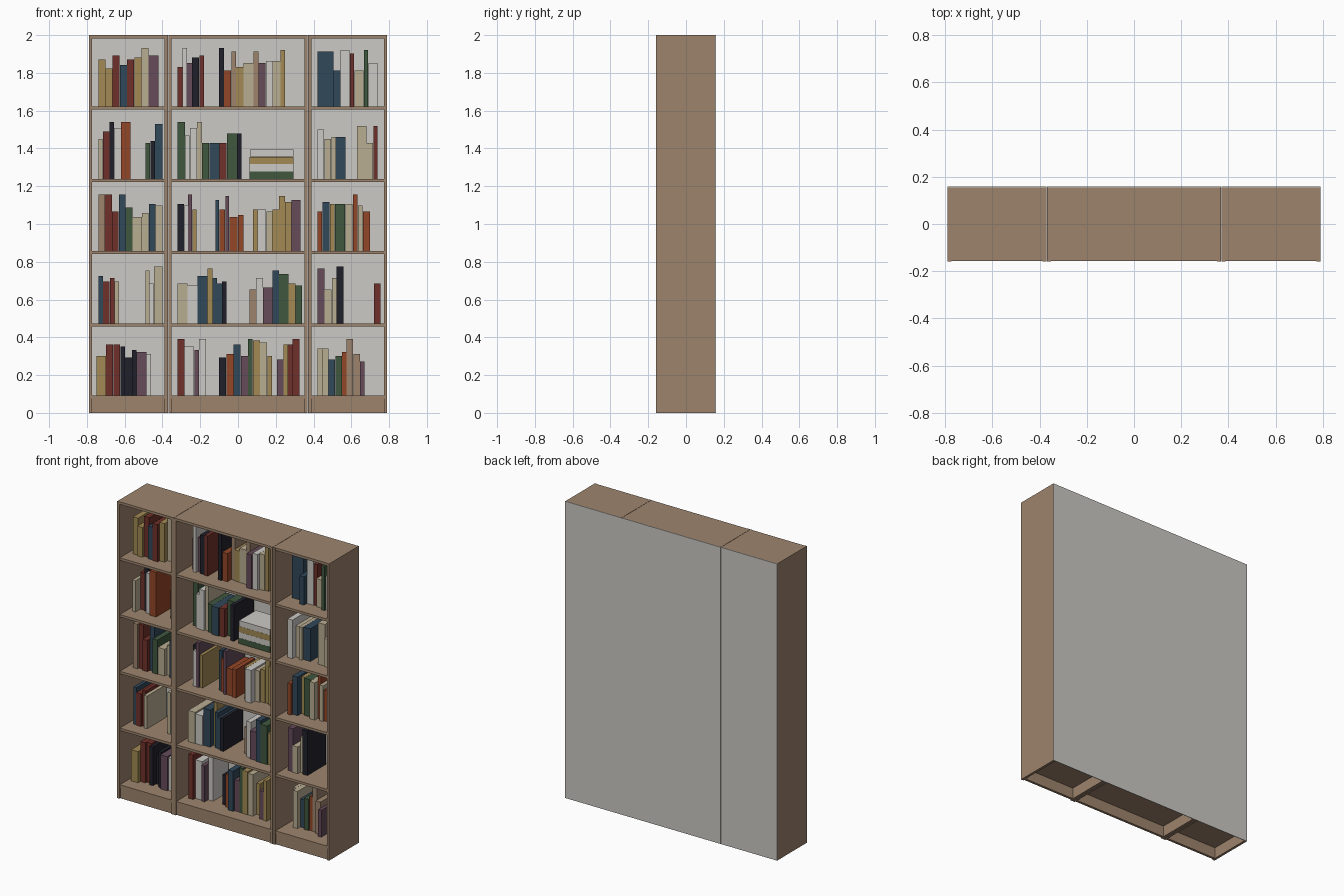
import bpy
import bmesh
import random

random.seed(4)
if "Cube" in bpy.data.objects:
    bpy.data.objects.remove(bpy.data.objects["Cube"], do_unlink=True)

PALETTE = {
    "wood": "9D846D", "white": "CCCAC5", "red": "70302A", "blue": "30485A",
    "black": "20202B", "purple": "664B5A", "cream": "B9AD92", "ochre": "A28A54",
    "rust": "944628", "green": "3F573E",
}


def linear(code):
    vals = [int(code[i:i + 2], 16) / 255 for i in (0, 2, 4)]
    return [v / 12.92 if v < 0.04 else ((v + 0.055) / 1.055) ** 2.4 for v in vals] + [1.0]


def make_block(name, code):
    """Unit cube mesh carrying one flat colour."""
    mat = bpy.data.materials.new(name)
    mat.use_nodes = True
    mat.diffuse_color = linear(code)
    shader = mat.node_tree.nodes["Principled BSDF"]
    shader.inputs["Base Color"].default_value = linear(code)
    shader.inputs["Roughness"].default_value = 0.8
    mesh = bpy.data.meshes.new(name + "_block")
    bm = bmesh.new()
    bmesh.ops.create_cube(bm, size=1)
    bm.to_mesh(mesh)
    bm.free()
    mesh.materials.append(mat)
    return mesh


BLOCKS = {name: make_block(name, code) for name, code in PALETTE.items()}


def box(name, colour, x, y, z):
    """Box spanning the given (low, high) ranges."""
    ob = bpy.data.objects.new(name, BLOCKS[colour])
    ob.location = [(a + b) / 2 for a, b in (x, y, z)]
    ob.scale = [b - a for a, b in (x, y, z)]
    bpy.context.collection.objects.link(ob)
    return ob


# Case dimensions
FRONT, BACK, BOARD, PITCH, BASE = -0.158, 0.158, 0.017, 0.3825, 0.092
PANEL = BACK - 0.004
BAYS = {"right": (-0.79, -0.371), "middle": (-0.369, 0.369), "left": (0.371, 0.79)}

# Three joined cases: uprights, shelves, top, plinth and back panel
for side, (x0, x1) in BAYS.items():
    box(side + "_bay_upright", "wood", (x0, x0 + BOARD), (FRONT, PANEL), (0, 2))
    box(side + "_bay_upright", "wood", (x1 - BOARD, x1), (FRONT, PANEL), (0, 2))
    inner = (x0 + BOARD, x1 - BOARD)
    for level in range(5):
        top = BASE + level * PITCH
        box(side + "_bay_shelf", "wood", inner, (FRONT + 0.004, PANEL), (top - BOARD, top))
    box(side + "_bay_top", "wood", inner, (FRONT + 0.002, PANEL), (2 - BOARD, 2))
    box(side + "_bay_plinth", "wood", inner, (FRONT + 0.008, FRONT + 0.025), (0, BASE - BOARD))
    box(side + "_bay_back_panel", "white", (x0, x1), (PANEL, BACK), (0, 2))


def books(level, start, end, text):
    """Run of upright books: colour, thin (-) or thick (+), height in hundredths."""
    items = [entry.split() for entry in text.split(",")]
    weights = [{"-": 1, "+": 2.1}.get(kind[-1], 1.5) for kind, _ in items]
    unit = (end - start) / sum(weights)
    floor = BASE + level * PITCH
    x = start
    for (kind, height), weight in zip(items, weights):
        front = random.uniform(-0.075, -0.015)
        box("book", kind.strip("+-"), (x + 0.0004, x + unit * weight - 0.0004),
            (front, 0.14), (floor, floor + int(height) / 100))
        x += unit * weight


# Top shelf
books(4, -.74, -.42, "ochre 25, ochre 20, red 27, blue 22, red 25, ochre 26, cream 31, purple+ 27")
books(4, -.32, -.18, "red- 21, white- 31, purple- 23, black 26, red- 27")
books(4, -.1, .25, "black- 31, rust 19, wood- 29, ochre 21, cream+ 23, wood- 29,"
      "purple 23, white 24, cream 24, ochre- 30")
books(4, .42, .74, "blue 29, blue+ 29, blue 19, white+ 30, red- 28, cream+ 19, green- 30, white+ 23")

# Fourth shelf
books(3, -.74, -.57, "cream- 21, red 25, black- 30, white 27, rust+ 30")
books(3, -.49, -.4, "green- 19, black- 20, blue 29")
books(3, -.32, .02, "green 30, white- 23, white 27, cream- 30, green 19, blue+ 19,"
      "red 19, green+ 24, black- 24")
books(3, .42, .57, "white 26, cream 21, cream- 22, blue+ 22")
books(3, .63, .74, "cream+ 28, cream 19, red- 28")

# Flat stack of books
for i, colour in enumerate(("green", "white", "ochre", "white")):
    low = BASE + 3 * PITCH + i * 0.039
    box("stacked_book", colour, (0.06 + 0.004 * (i > 2), 0.294), (-0.08, 0.1), (low, low + 0.0385))

# Third shelf
books(2, -.74, -.4, "wood 30, red 30, red 21, blue 30, green 23, cream+ 18,"
      "cream 20, blue 25, cream 24")
books(2, -.32, -.22, "black 25, white- 24, purple- 30, ochre- 22")
books(2, -.12, .03, "blue- 27, rust 22, purple- 29, rust+ 18, rust 19")
books(2, .08, .33, "ochre- 22, white+ 22, cream 21, ochre 22, ochre 29, ochre 26, purple+ 27")
books(2, .42, .7, "rust- 21, blue 26, ochre- 25, green+ 25, cream 25, rust- 30, cream- 24, rust 21")

# Second shelf
books(1, -.74, -.63, "blue- 25, red 22, red- 24, cream- 22")
books(1, -.49, -.4, "cream- 28, white- 21, cream+ 30")
books(1, -.32, -.06, "cream+ 21, white+ 20, blue+ 25, ochre- 29, blue- 24, blue- 21, black- 22")
books(1, .06, .34, "wood 18, white 24, purple+ 19, blue 28, green+ 26, ochre 21, green 20")
books(1, .42, .56, "purple 29, cream 18, cream- 24, black 30")
books(1, .72, .755, "red 21")

# Bottom shelf
books(0, -.75, -.46, "ochre+ 21, red 27, red 27, black- 26, black 20, black- 24, purple+ 23, white- 22")
books(0, -.32, -.17, "red 30, white+ 26, purple- 24, white 30")
books(0, -.1, .18, "black 20, rust 22, blue 27, purple 21, green- 30, ochre 29, cream 28, ochre- 21")
books(0, .205, .325, "purple 19, ochre- 27, red- 27, red 30")
books(0, .42, .67, "cream- 25, cream 25, blue 19, green 21, rust- 23, wood 30, wood 22, purple- 18")
